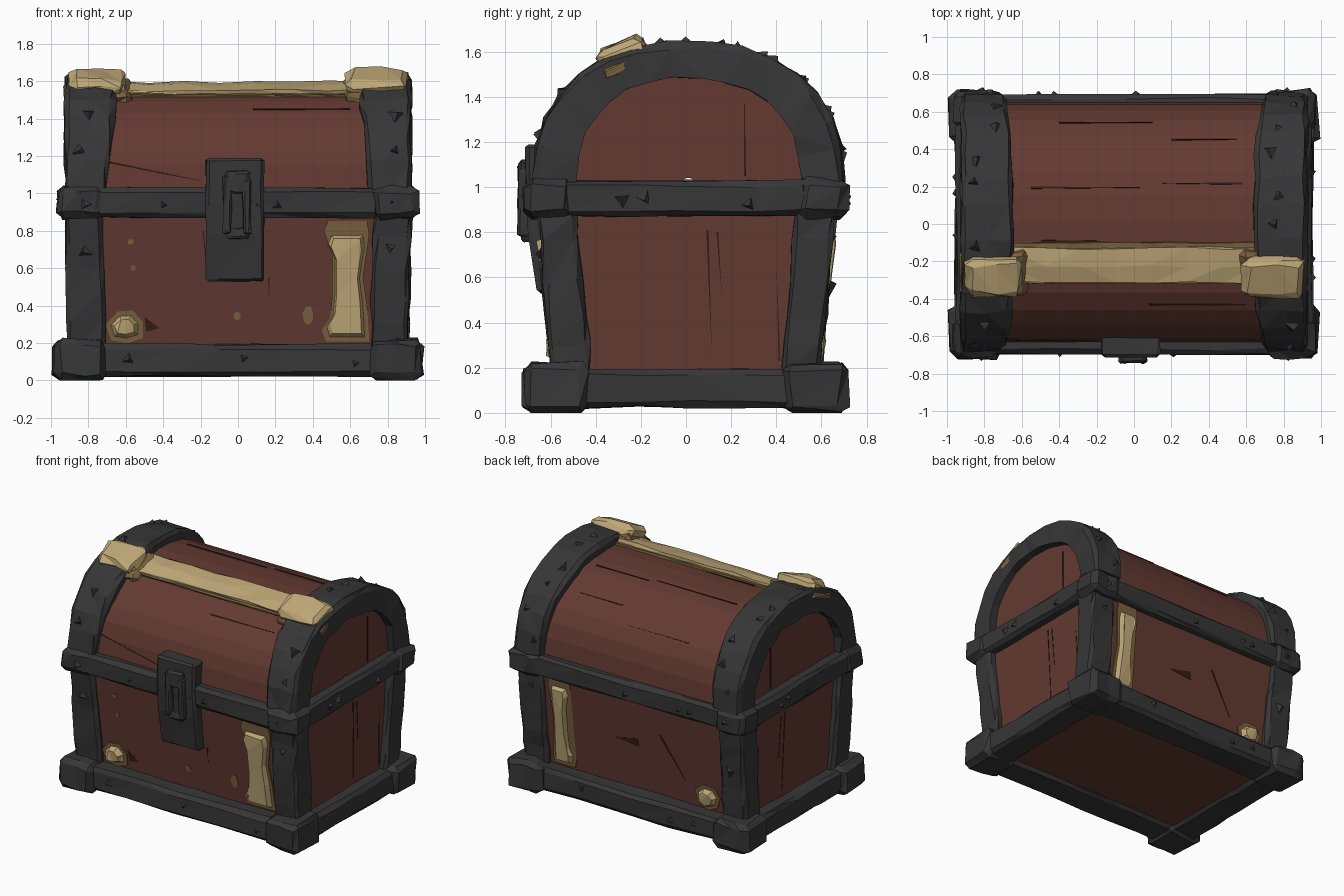
import bpy, bmesh, math, random
from mathutils import Vector

if "Cube" in bpy.data.objects:
    bpy.data.objects.remove(bpy.data.objects["Cube"])
random.seed(7)

def material(name, rgb):
    m = bpy.data.materials.new(name)
    m.diffuse_color = (*rgb, 1)
    m.use_nodes = True
    m.node_tree.nodes["Principled BSDF"].inputs["Base Color"].default_value = m.diffuse_color
    return m

IRON = material("dark iron", (0.037, 0.037, 0.037))
WOOD = material("red brown wood", (0.125, 0.042, 0.031))
CRACK = material("dark wood crack", (0.035, 0.012, 0.009))
GOLD = material("pale gold", (0.52, 0.39, 0.185))
EDGE = material("dull gold edge", (0.20, 0.125, 0.048))

def finish(name, bm, mat):
    bmesh.ops.recalc_face_normals(bm, faces=bm.faces[:])
    me = bpy.data.meshes.new(name)
    bm.to_mesh(me)
    bm.free()
    me.materials.append(mat)
    ob = bpy.data.objects.new(name, me)
    bpy.context.collection.objects.link(ob)

def rnd(a):
    return random.uniform(-a, a)

def mirror(b, sx, sy):
    x, y = sorted((sx * b[0], sx * b[1])), sorted((sy * b[2], sy * b[3]))
    return (*x, *y, b[4], b[5])

# Chipped, chamfered boxes (x0, x1, y0, y1, z0, z1)
def rough(name, boxes, mat, jit=0.011, bev=0.025, cuts=4, warp=None):
    out = bmesh.new()
    for b in boxes:
        bm = bmesh.new()
        bmesh.ops.create_cube(bm, size=1)
        lo, hi = Vector(b[0::2]), Vector(b[1::2])
        size = hi - lo
        for v in bm.verts:
            v.co = [lo[i] + (v.co[i] + 0.5) * size[i] for i in range(3)]
        ax = max(range(3), key=lambda i: size[i])
        n = Vector([float(i == ax) for i in range(3)])
        for k in range(1, cuts):
            p = lo + n * size[ax] * (k + rnd(0.25)) / cuts
            bmesh.ops.bisect_plane(bm, geom=bm.verts[:] + bm.edges[:] + bm.faces[:],
                                   plane_co=p, plane_no=n)
        sharp = [e for e in bm.edges if e.calc_face_angle(0) > 0.5]
        bmesh.ops.bevel(bm, geom=sharp, offset=bev, segments=1, affect='EDGES')
        bmesh.ops.triangulate(bm, faces=bm.faces[:])
        for v in bm.verts:
            v.co += Vector((rnd(jit), rnd(jit), rnd(jit)))
            if warp:
                v.co = warp(v.co)
            v.co.z = max(v.co.z, 0)
        tmp = bpy.data.meshes.new("tmp")
        bm.to_mesh(tmp)
        bm.free()
        out.from_mesh(tmp)
        bpy.data.meshes.remove(tmp)
    finish(name, out, mat)

# Lid curve: a slightly squared half ellipse
def curve(deg, ry, rz):
    c, s = math.cos(math.radians(deg)), math.sin(math.radians(deg))
    return 0.01 + ry * math.copysign(abs(c) ** 0.9, c), 1.03 + rz * max(s, 0) ** 0.9

# Curved band swept along the lid, divided nx times across
def arch(name, x0, x1, outer, inner, mat, t0=0, t1=180, n=14, nx=1, jit=0.0, chamfer=0.0, flare=0.0):
    bm = bmesh.new()
    rings = []
    for i in range(n + 1):
        t = t0 + (t1 - t0) * i / n
        xs = x0 - math.copysign(flare, x0) * math.sin(math.radians(t))
        ring = [(xs, *curve(t, *inner))]
        ring += [(xs, *curve(t, outer[0] - chamfer, outer[1] - chamfer))]
        for k in range(nx + 1):
            u = k / nx
            if chamfer:
                u = 0.08 + 0.84 * u
            ring.append((xs + (x1 - xs) * u, *curve(t, *outer)))
        ring += [(x1, *curve(t, outer[0] - chamfer, outer[1] - chamfer))]
        ring += [(x1, *curve(t, *inner))]
        rings.append([bm.verts.new(Vector(p) + Vector((rnd(jit), rnd(jit), rnd(jit)))) for p in ring])
    m = len(rings[0])
    for a, b in zip(rings, rings[1:]):
        for k in range(m):
            bm.faces.new((a[k], a[(k + 1) % m], b[(k + 1) % m], b[k]))
    bm.faces.new(rings[0])
    bm.faces.new(rings[-1])
    bmesh.ops.remove_doubles(bm, verts=bm.verts[:], dist=0.0005)
    bmesh.ops.triangulate(bm, faces=bm.faces[:])
    finish(name, bm, mat)

# Surface maps: (u, v, depth) to a point on a wall, end or lid
def taper(z):
    return (z - 0.2) / 0.66

def wall(s):
    return lambda u, z, d: (u, s * (0.555 + 0.075 * taper(z) + d), z)

def end(s):
    return lambda u, z, d: (s * (0.86 + 0.015 * taper(min(z, 0.86)) + d), u, z)

def lid(u, t, d):
    return (u, *curve(t, 0.64 + d, 0.545 + d))

# Raised patch with a bevelled rim, from an outline on a surface
def patch(name, pts, surf, d, mat, inset=0.0, grow=0.0, jit=0.0):
    bm = bmesh.new()
    us, vs = [p[0] for p in pts], [p[1] for p in pts]
    cu, cv = (max(us) + min(us)) / 2, (max(vs) + min(vs)) / 2
    hu, hv = max(us) - cu + 1e-6, max(vs) - cv + 1e-6

    def loop(off, depth, j):
        return [bm.verts.new(surf(cu + (u - cu) * (1 + off / hu), cv + (v - cv) * (1 + off / hv),
                                  depth + rnd(j))) for u, v in pts]
    a, b = loop(grow, -0.01, 0), loop(grow - inset, d, jit)
    for k in range(len(pts)):
        j = (k + 1) % len(pts)
        bm.faces.new((a[k], a[j], b[j], b[k]))
    bm.faces.new(a)
    bm.faces.new(b)
    bmesh.ops.triangulate(bm, faces=bm.faces[:])
    finish(name, bm, mat)

def blob(u, v, ru, rv, n=7):
    return [(u + ru * (1 + rnd(0.15)) * math.cos(k * math.tau / n + 0.3),
             v + rv * (1 + rnd(0.15)) * math.sin(k * math.tau / n + 0.3)) for k in range(n)]

SIGNS = [(sx, sy) for sx in (-1, 1) for sy in (-1, 1)]

# Wooden body, tapering towards the bottom
rough("wood_body", [(-0.86, 0.86, -0.555, 0.555, 0.05, 0.97)], WOOD, 0, 0.005, 1,
      lambda c: Vector((c.x * (1 + 0.0174 * taper(c.z)), c.y * (1 + 0.135 * taper(c.z)), c.z)))
arch("wood_lid", -0.87, 0.87, (0.64, 0.545), (0.02, 0.01), WOOD, n=16)

# Iron base: corner feet and rails
rough("base_feet", [mirror((0.70, 0.985, 0.43, 0.715, 0, 0.22), *s) for s in SIGNS], IRON, 0.013, 0.035, 2)
rough("base_long_rails", [mirror((-0.74, 0.74, 0.44, 0.675, 0.025, 0.195), 1, s) for s in (-1, 1)], IRON, 0.008)
rough("base_end_rails", [mirror((0.73, 0.955, -0.48, 0.48, 0.025, 0.195), s, 1) for s in (-1, 1)], IRON, 0.008)

# Iron corner posts leaning outwards
rough("corner_posts", [mirror((0.71, 0.91, 0.42, 0.60, 0.15, 0.90), *s) for s in SIGNS], IRON, 0.01, 0.02, 5,
      lambda c: Vector((c.x + math.copysign(0.015, c.x) * taper(c.z),
                        c.y + math.copysign(0.06, c.y) * taper(c.z), c.z)))

# Iron middle band
rough("band_corners", [mirror((0.72, 0.965, 0.5, 0.715, 0.86, 1.04), *s) for s in SIGNS], IRON, 0.012, 0.035, 2)
rough("band_long_rails", [mirror((-0.76, 0.76, 0.55, 0.695, 0.87, 1.03), 1, s) for s in (-1, 1)], IRON, 0.007)
rough("band_end_rails", [mirror((0.78, 0.95, -0.55, 0.55, 0.87, 1.03), s, 1) for s in (-1, 1)], IRON, 0.007)

# Iron lid arches
for s in (-1, 1):
    arch("lid_arch", s * 0.70, s * 0.925, (0.69, 0.615), (0.5, 0.45), IRON,
         n=15, nx=2, jit=0.01, chamfer=0.025, flare=0.06)

# Lock plate with a raised keyhole frame
rough("lock_plate", [(-0.17, 0.14, -0.71, -0.56, 0.53, 1.19)], IRON, 0.005, 0.015, 3,
      lambda c: Vector((c.x, c.y + 0.17 * max(0, 0.85 - c.z), c.z)))
rough("lock_frame", [(-0.08, -0.035, -0.745, -0.68, 0.78, 1.10), (0.025, 0.07, -0.745, -0.68, 0.78, 1.08),
                     (-0.07, 0.06, -0.74, -0.68, 1.0, 1.12), (-0.06, 0.06, -0.73, -0.68, 0.76, 0.81)],
      IRON, 0.005, 0.012, 2)

# Chips standing out of the iron
chips = bmesh.new()
def chip(p, n):
    p, n = Vector(p), Vector(n).normalized()
    a = n.orthogonal().normalized()
    b = n.cross(a)
    t0, r = random.random() * 6.28, random.uniform(0.035, 0.06)
    base = [chips.verts.new(p - n * 0.012 + r * (a * math.cos(t0 + k * 2.09) + b * math.sin(t0 + k * 2.09)))
            for k in range(3)]
    tip = chips.verts.new(p + n * 0.022 + a * rnd(0.02) + b * rnd(0.02))
    for k in range(3):
        chips.faces.new((base[k], base[(k + 1) % 3], tip))
    chips.faces.new(base)

for s in (-1, 1):
    for t in (12, 30, 47, 62, 78, 95, 140, 160):
        y, z = curve(t + rnd(5), 0.69, 0.615)
        chip((s * random.uniform(0.72, 0.87), y, z), (0, y, z - 1.03))
    for k in range(3):
        chip((rnd(0.7), s * 0.69, 0.95 + rnd(0.03)), (0, s, 0))
        chip((rnd(0.7), s * 0.67, 0.11 + rnd(0.03)), (0, s, 0))
        chip((s * 0.95, rnd(0.5), 0.95 + rnd(0.03)), (s, 0, 0))
    for sy in (-1, 1):
        chip((s * 0.82, sy * 0.71, 0.95), (0, sy, 0))
        chip((s * 0.81, sy * 0.645, 0.65 + rnd(0.15)), (0, sy, 0))
        chip((s * 0.86, sy * 0.58, 0.215), (0, 0, 1))
finish("iron_chips", chips, IRON)

# Gold trim across the lid, with lumps over the arches
arch("lid_gold_edge", -0.66, 0.66, (0.65, 0.556), (0.6, 0.5), EDGE, 98, 118, 4, 16, 0.003)
arch("lid_gold_strip", -0.66, 0.66, (0.675, 0.575), (0.6, 0.5), GOLD, 100, 116.5, 2, 7, 0.007)
def tilt(c):
    y, z, a = c.y + 0.27, c.z - 1.585, math.radians(24)
    return Vector((c.x, -0.27 + y * math.cos(a) - z * math.sin(a), 1.585 + y * math.sin(a) + z * math.cos(a)))
rough("gold_lumps", [(-0.90, -0.60, -0.38, -0.16, 1.52, 1.645), (0.58, 0.91, -0.385, -0.16, 1.52, 1.65)],
      GOLD, 0.014, 0.035, 2, tilt)
rough("gold_lump_edges", [mirror((0.57, 0.925, -0.40, -0.15, 1.51, 1.58), s, 1) for s in (-1, 1)],
      EDGE, 0.01, 0.02, 3, tilt)

# Gold strips and nuggets on front and back walls
strip = [(0.48, 0.22), (0.69, 0.22), (0.68, 0.4), (0.66, 0.55), (0.69, 0.72), (0.68, 0.79),
         (0.49, 0.79), (0.47, 0.74), (0.51, 0.66), (0.51, 0.45), (0.50, 0.34), (0.46, 0.28)]
slim = [(0.6 + (u - 0.59) * 0.72, v + 0.03 * (v > 0.7)) for u, v in strip]
for side, s, line, u in (("front", -1, strip, -0.60), ("back", 1, slim, -0.58)):
    nugget = blob(u, 0.285, 0.085, 0.08)
    patch(side + "_strip_edge", [(a, b + 0.05 * (b > 0.7)) for a, b in line], wall(s), 0.008, EDGE, 0, 0.012)
    patch(side + "_gold_strip", line, wall(s), 0.04, GOLD, 0.025, -0.005, 0.008)
    patch(side + "_nugget_edge", nugget, wall(s), 0.008, EDGE, 0, 0.018)
    patch(side + "_gold_nugget", nugget, wall(s), 0.05, GOLD, 0.03, 0, 0.01)

# Small gold spots on the front
for u, v, ru, rv in ((-0.575, 0.74, 0.017, 0.015), (-0.56, 0.6, 0.015, 0.015),
                     (-0.005, 0.345, 0.02, 0.025), (0.375, 0.35, 0.03, 0.055)):
    patch("gold_spot", blob(u, v, ru, rv), wall(-1), 0.004, EDGE)

# Cracks in the wood: thin dark slivers
def crack(surf, u0, v0, u1, v1, wu=0.0, wv=0.0):
    patch("wood_crack", [(u0, v0), (u1, v1), (u0 + wu, v0 + wv)], surf, 0.003, CRACK)

crack(wall(-1), -0.19, 0.80, -0.165, 0.55, 0.008)
crack(wall(-1), 0.16, 0.55, 0.165, 0.44, 0.01)
crack(wall(-1), -0.50, 0.34, -0.42, 0.28, 0.01, -0.08)
crack(wall(1), -0.02, 0.58, 0.16, 0.54, -0.01, -0.06)
crack(wall(1), -0.22, 0.66, -0.40, 0.36, 0.02)
for s in (-1, 1):
    crack(end(s), 0.09, 0.81, 0.115, 0.24, 0.01)
    crack(end(s), 0.135, 0.80, 0.16, 0.50, 0.008)
    crack(end(s), 0.41, 0.23, 0.40, 0.67, 0.008)
    crack(end(s), 0.26, 1.05, 0.26, 1.38, 0.005)
crack(lid, -0.69, 167, -0.2, 177, 0, 1)
for u0, t, u1 in ((0.08, 131, 0.6), (0.58, 73, 0.15), (-0.55, 75, 0.1), (-0.5, 97, -0.1), (0.2, 48, 0.55), (-0.4, 35, 0.1)):
    crack(lid, u0, t, u1, t + 0.4, 0, 1)
